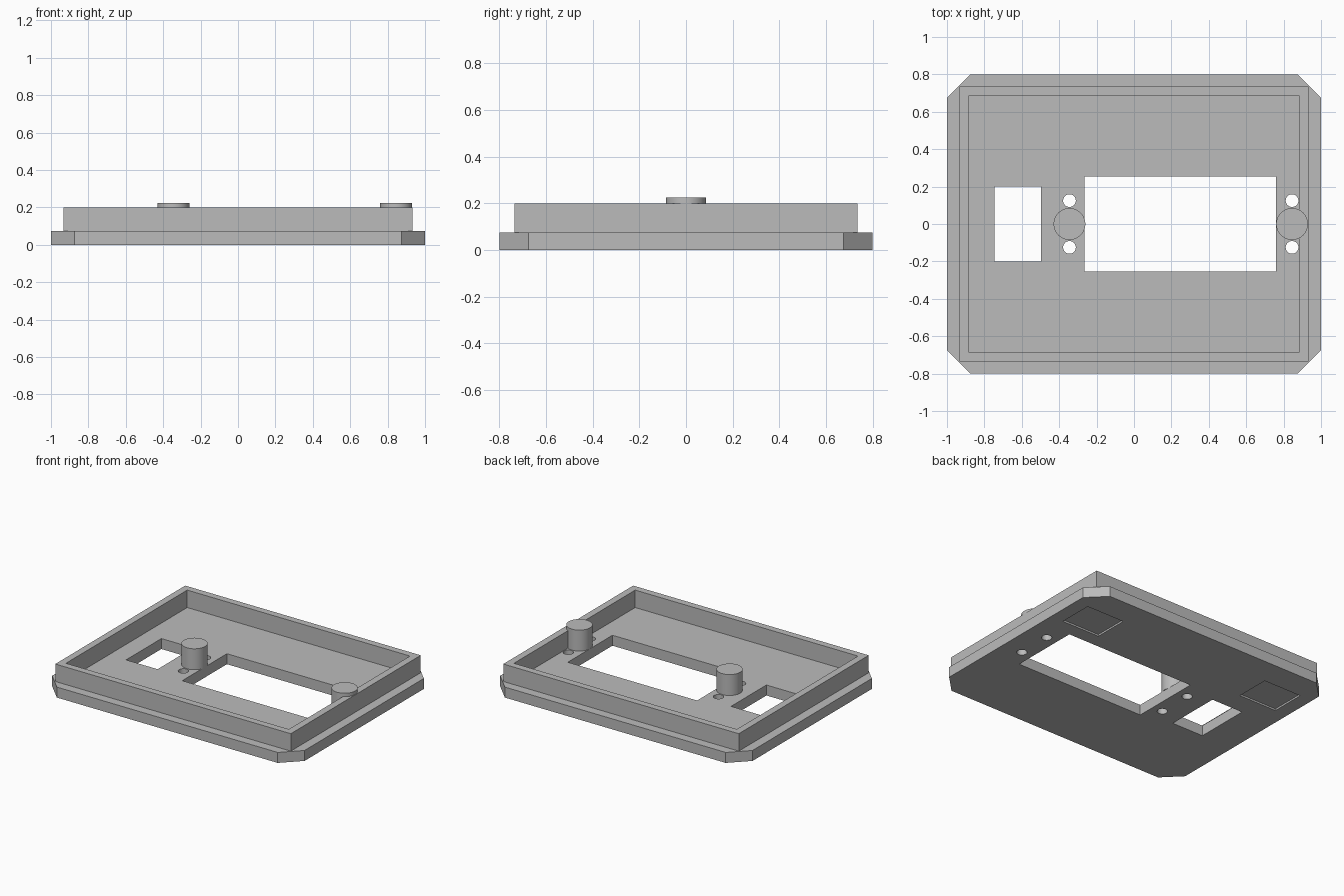
import bpy
import bmesh
from math import cos, sin, tau, radians

PLATE_TOP = 0.075
RIM_TOP = 0.2
PEG_TOP = 0.225
PEG_XS = (-0.345, 0.845)

old = bpy.data.objects.get("Cube")
if old:
    bpy.data.objects.remove(old, do_unlink=True)

grey = bpy.data.materials.new("plain grey")
grey.use_nodes = True
grey.diffuse_color = (0.5, 0.5, 0.5, 1)
grey.node_tree.nodes["Principled BSDF"].inputs["Base Color"].default_value = grey.diffuse_color


def prism(name, outline, z0, z1):
    """Extrude a flat outline from z0 to z1."""
    bm = bmesh.new()
    base = bm.faces.new([bm.verts.new((x, y, z0)) for x, y in outline])
    top = bmesh.ops.extrude_face_region(bm, geom=[base])["geom"]
    verts = [v for v in top if isinstance(v, bmesh.types.BMVert)]
    bmesh.ops.translate(bm, verts=verts, vec=(0, 0, z1 - z0))
    bmesh.ops.recalc_face_normals(bm, faces=bm.faces)
    mesh = bpy.data.meshes.new(name)
    bm.to_mesh(mesh)
    bm.free()
    mesh.materials.append(grey)
    obj = bpy.data.objects.new(name, mesh)
    bpy.context.collection.objects.link(obj)
    return obj


def rect(x0, x1, y0, y1):
    return [(x0, y0), (x1, y0), (x1, y1), (x0, y1)]


def circle(cx, cy, r, n=40):
    return [(cx + r * cos(tau * i / n), cy + r * sin(tau * i / n)) for i in range(n)]


def activate(obj):
    bpy.ops.object.select_all(action="DESELECT")
    obj.select_set(True)
    bpy.context.view_layer.objects.active = obj


def cut(obj, outline, z0, z1):
    """Subtract a prism from the object, then discard it."""
    cutter = prism("cutter", outline, z0, z1)
    cutter.hide_render = True
    mod = obj.modifiers.new("cut", "BOOLEAN")
    mod.operation = "DIFFERENCE"
    mod.solver = "EXACT"
    mod.object = cutter
    activate(obj)
    bpy.ops.object.modifier_apply(modifier=mod.name)
    bpy.data.objects.remove(cutter, do_unlink=True)


# Base plate with chamfered corners
w, d, c = 1.0, 0.8, 0.125
plate = prism("base_plate", [
    (c - w, -d), (w - c, -d), (w, c - d), (w, d - c),
    (w - c, d), (c - w, d), (-w, d - c), (-w, c - d)], 0, PLATE_TOP)

# Display window, small window and screw holes
cut(plate, rect(-0.265, 0.76, -0.253, 0.253), -0.1, 0.3)
cut(plate, rect(-0.747, -0.497, -0.2, 0.2), -0.1, 0.3)
for x in PEG_XS:
    for y in (-0.125, 0.125):
        cut(plate, circle(x, y, 0.034, 32), -0.1, 0.3)

# Shallow pockets in the underside
for x in (-0.75, 0.75):
    cut(plate, rect(x - 0.15, x + 0.15, 0.355, 0.605), -0.1, 0.0125)

# Raised rim
rim = prism("rim", rect(-0.933, 0.933, -0.735, 0.735), PLATE_TOP, RIM_TOP)
cut(rim, rect(-0.883, 0.883, -0.686, 0.686), 0, 0.3)

# Round support pegs
pegs = [prism(name, circle(x, 0, 0.085), PLATE_TOP, PEG_TOP)
        for name, x in zip(("right_peg", "left_peg"), PEG_XS)]

for obj in [plate, rim] + pegs:
    activate(obj)
    bpy.ops.object.shade_smooth_by_angle(angle=radians(30))
